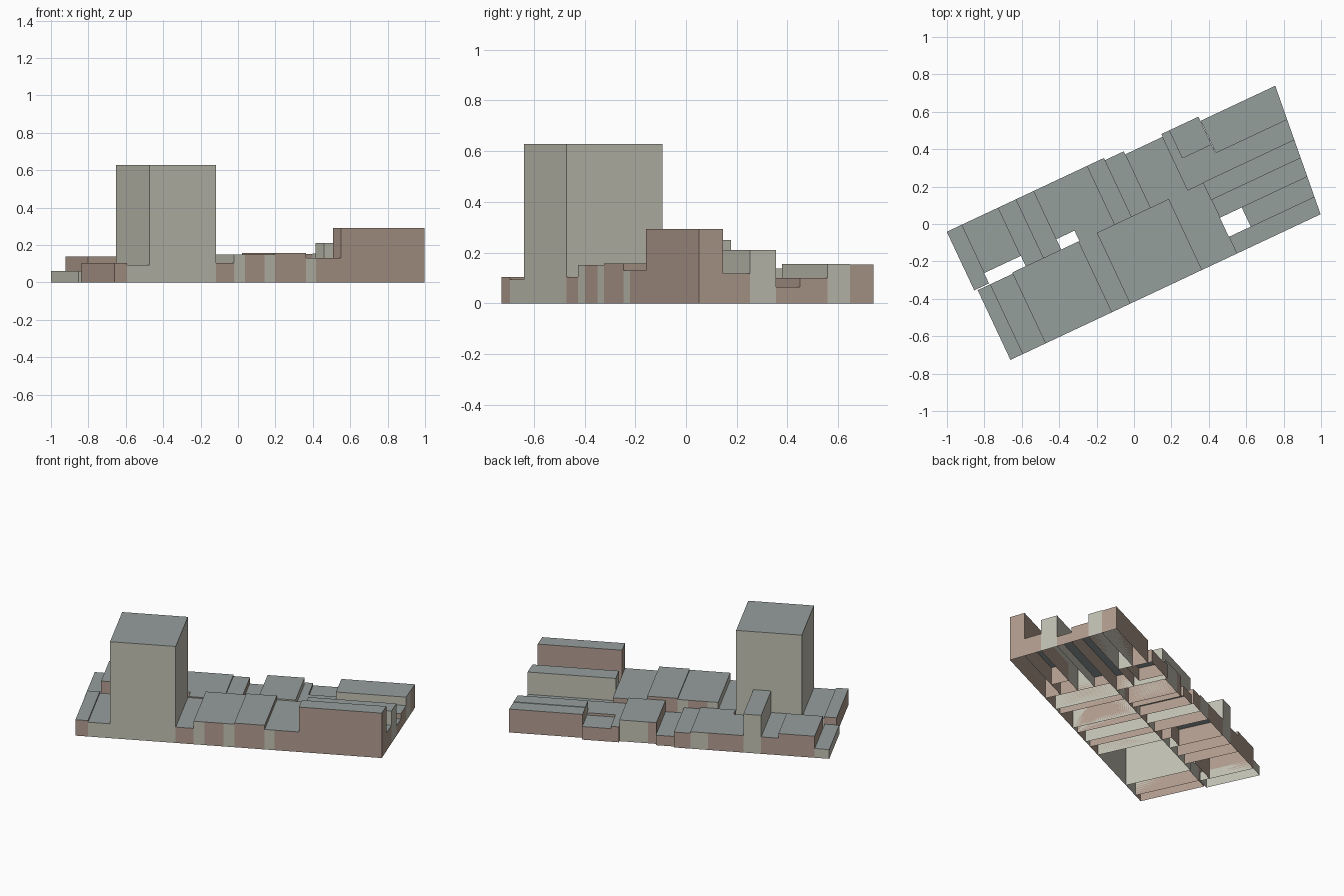
import bpy
import bmesh
from mathutils import Vector

default_cube = bpy.data.objects.get("Cube")
if default_cube:
    bpy.data.objects.remove(default_cube, do_unlink=True)


def make_material(name, colour):
    material = bpy.data.materials.new(name)
    material.use_nodes = True
    rgba = (*colour, 1.0)
    material.diffuse_color = rgba
    material.node_tree.nodes["Principled BSDF"].inputs["Base Color"].default_value = rgba
    return material


ROOF = make_material("slate roof", (0.30, 0.345, 0.335))
BROWN = make_material("brown wall", (0.44, 0.335, 0.275))
GREY = make_material("pale grey wall", (0.54, 0.53, 0.45))

# The block is laid out along a street direction, turned from the world axes
ALONG = Vector((0.905, 0.425, 0))
ACROSS = Vector((-0.425, 0.905, 0))


def street_end(v):
    """Slanted end of the block at depth v."""
    return 0.963 + 0.1 * v


def building(name, outline, height, wall):
    """Open-bottomed shell: walls and a flat roof over an outline."""
    bm = bmesh.new()
    base = [bm.verts.new(ALONG * u + ACROSS * v) for u, v in outline]
    up = Vector((0, 0, height))
    top = [bm.verts.new(vert.co + up) for vert in base]
    roof = bm.faces.new(top)
    roof.material_index = 1
    count = len(base)
    for i in range(count):
        j = (i + 1) % count
        bm.faces.new((base[i], base[j], top[j], top[i]))
    mesh = bpy.data.meshes.new(name)
    bm.to_mesh(mesh)
    bm.free()
    mesh.materials.append(wall)
    mesh.materials.append(ROOF)
    obj = bpy.data.objects.new(name, mesh)
    bpy.context.collection.objects.link(obj)
    return obj


def block(name, u0, u1, v0, v1, height, wall):
    """Four-sided building; without u1 it runs to the slanted street end."""
    near = street_end(v0) if u1 is None else u1
    far = street_end(v1) if u1 is None else u1
    building(name, [(u0, v0), (near, v0), (far, v1), (u0, v1)], height, wall)


def terrace(name, start, v0, v1, houses):
    """Neighbouring houses sharing side walls, each (end, height, wall)."""
    for number, (end, height, wall) in enumerate(houses, 1):
        block(f"{name}_{number}", start, end, v0, v1, height, wall)
        start = end


FRONT, MIDDLE, BACK = -0.377, 0.042, 0.388

# Front row with the tower
terrace("front_corner_house", -0.907, FRONT, 0.035,
        [(-0.832, 0.103, BROWN), (-0.7, 0.093, GREY)])
block("tower", -0.7, -0.307, FRONT, MIDDLE, 0.627, GREY)
terrace("front_house", -0.307, FRONT, MIDDLE,
        [(-0.2, 0.103, BROWN), (-0.135, 0.15, GREY), (-0.02, 0.15, BROWN),
         (0.043, 0.15, GREY), (0.225, 0.157, BROWN),
         (0.285, 0.13, GREY), (0.43, 0.13, BROWN)])

# Long buildings reaching the slanted street end
block("tall_end_hall", 0.43, None, FRONT, -0.278, 0.292, BROWN)
block("courtyard_hall", 0.559, None, -0.278, -0.165, 0.117, BROWN)
block("grey_end_hall", 0.43, None, -0.165, -0.057, 0.21, GREY)
block("low_end_hall", 0.43, None, -0.057, MIDDLE, 0.065, BROWN)
block("middle_end_hall", 0.337, None, MIDDLE, 0.157, 0.1, BROWN)
block("back_grey_hall", 0.558, None, 0.157, 0.25, 0.155, GREY)
block("back_brown_hall", 0.558, None, 0.25, 0.348, 0.152, BROWN)

# Back row left of the courtyards
block("back_corner_house", -0.924, -0.837, MIDDLE, BACK, 0.06, GREY)
block("yard_house", -0.837, -0.62, 0.103, BACK, 0.14, BROWN)
block("narrow_house", -0.62, -0.517, MIDDLE, BACK, 0.11, BROWN)
block("back_turret", -0.517, -0.41, MIDDLE, BACK, 0.25, GREY)
building("courtyard_house",
         [(-0.41, 0.103), (-0.303, 0.103), (-0.303, MIDDLE),
          (-0.2, MIDDLE), (-0.2, BACK), (-0.41, BACK)], 0.11, BROWN)

# Back row right of the courtyards
terrace("back_house", -0.2, MIDDLE, BACK,
        [(-0.094, 0.11, GREY), (0.005, 0.1, BROWN)])
block("low_back_house", 0.005, 0.115, MIDDLE, 0.375, 0.065, BROWN)
terrace("raised_back_house", 0.115, MIDDLE, 0.357,
        [(0.165, 0.138, BROWN), (0.337, 0.138, GREY)])
building("corner_annex",
         [(0.337, 0.157), (0.556, 0.157), (0.556, 0.21),
          (0.385, 0.21), (0.385, 0.373), (0.337, 0.373)], 0.1, BROWN)
block("back_annex", 0.385, 0.556, 0.21, 0.373, 0.085, BROWN)
